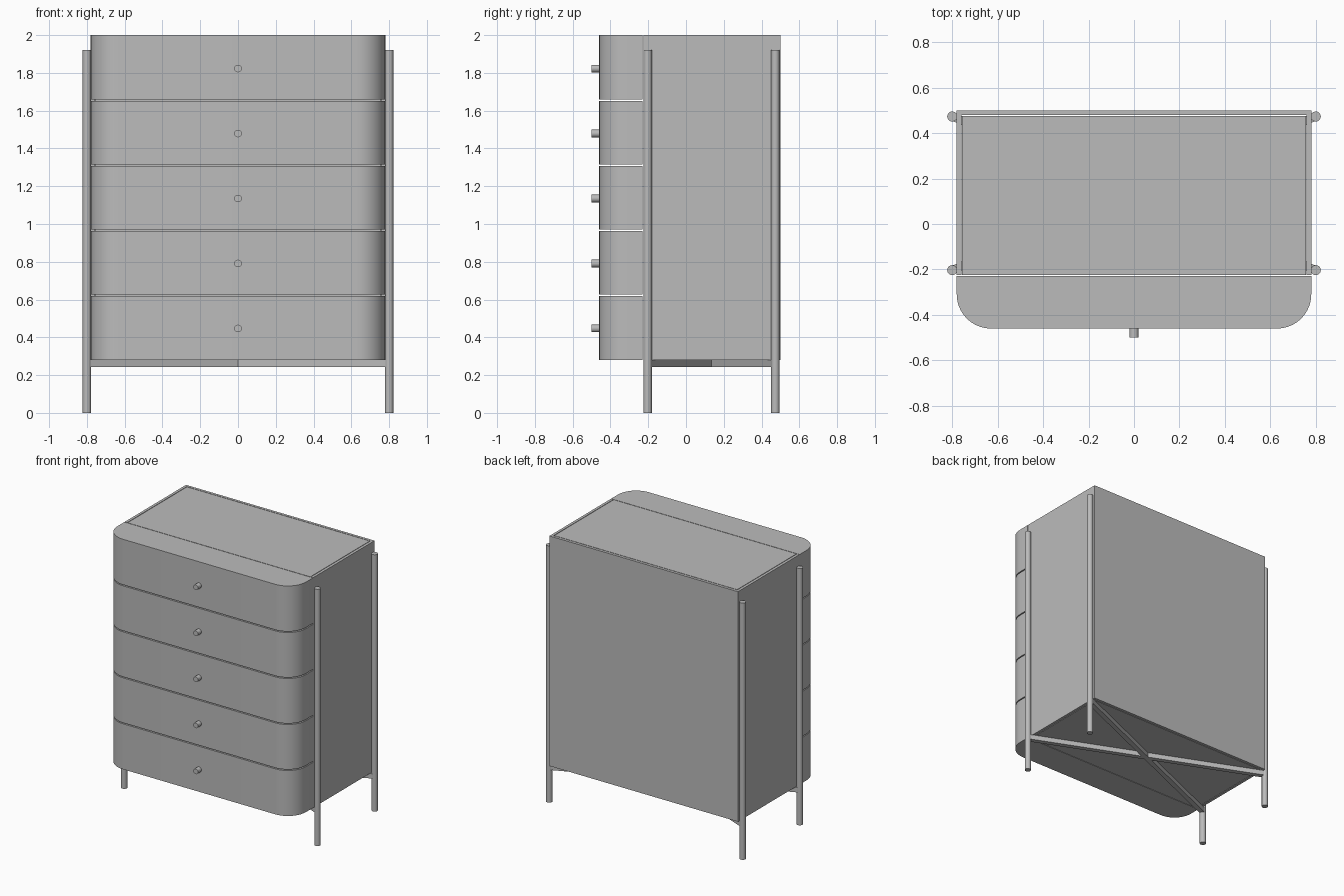
import bpy, bmesh, math
from mathutils import Vector

cube = bpy.data.objects.get("Cube")
if cube:
    bpy.data.objects.remove(cube, do_unlink=True)

grey = bpy.data.materials.new("light_grey")
grey.use_nodes = True
colour = (0.5, 0.5, 0.5, 1)
grey.diffuse_color = colour
grey.node_tree.nodes["Principled BSDF"].inputs["Base Color"].default_value = colour


def finish(name, bm, smooth=False):
    bmesh.ops.recalc_face_normals(bm, faces=bm.faces)
    mesh = bpy.data.meshes.new(name)
    bm.to_mesh(mesh)
    bm.free()
    mesh.materials.append(grey)
    ob = bpy.data.objects.new(name, mesh)
    bpy.context.collection.objects.link(ob)
    if smooth:
        bpy.ops.object.select_all(action='DESELECT')
        ob.select_set(True)
        bpy.context.view_layer.objects.active = ob
        bpy.ops.object.shade_smooth_by_angle(angle=math.radians(35))
    return ob


def box(name, low, high):
    bm = bmesh.new()
    bmesh.ops.create_cube(bm, size=1)
    low, high = Vector(low), Vector(high)
    bmesh.ops.scale(bm, vec=high - low, verts=bm.verts)
    bmesh.ops.translate(bm, vec=(low + high) / 2, verts=bm.verts)
    return finish(name, bm)


def cylinder(name, radius, depth, location, sides=24):
    bm = bmesh.new()
    bmesh.ops.create_cone(bm, cap_ends=True, segments=sides, radius1=radius,
                          radius2=radius, depth=depth)
    ob = finish(name, bm, True)
    ob.location = location
    return ob


HALF, BACK, SEAM, FRONT = 0.78, 0.5, -0.225, -0.46
BOTTOM, TOP, WALL, GAP = 0.28, 2.0, 0.02, 0.004

# Carcass panels, with a fine shadow gap round the inset top and bottom
for side, label in ((1, "left"), (-1, "right")):
    inner, outer = sorted((side * HALF, side * (HALF - WALL)))
    box(label + "_panel", (inner, SEAM, BOTTOM), (outer, BACK, TOP))
inside = HALF - WALL - GAP
box("back_panel", (-HALF + WALL, BACK - WALL, BOTTOM), (HALF - WALL, BACK, TOP))
for name, z in (("bottom_panel", BOTTOM), ("top_panel", TOP - WALL)):
    box(name, (-inside, SEAM, z), (inside, BACK - WALL - GAP, z + WALL))
box("drawer_bay", (-inside, SEAM + 0.01, BOTTOM + WALL), (inside, BACK - WALL - GAP, TOP - WALL))


# Drawer front: outline with rounded front corners, extruded upwards
def drawer_front(name, z0, z1, radius=0.15, steps=10):
    right = []
    for i in range(steps + 1):
        a = math.pi / 2 * i / steps
        right.append((HALF - radius + radius * math.cos(a),
                      FRONT + radius - radius * math.sin(a)))
    outline = [(HALF, SEAM - GAP)] + right
    outline += [(-x, y) for x, y in reversed(outline)]
    bm = bmesh.new()
    face = bm.faces.new([bm.verts.new((x, y, z0)) for x, y in outline])
    top = bmesh.ops.extrude_face_region(bm, geom=[face])["geom"]
    bmesh.ops.translate(bm, vec=(0, 0, z1 - z0),
                        verts=[g for g in top if isinstance(g, bmesh.types.BMVert)])
    return finish(name, bm, True)


# Five drawers, each with a round knob
COUNT = 5
pitch = (TOP - BOTTOM) / COUNT
for i in range(COUNT):
    z0 = BOTTOM + i * pitch
    low = z0 + (GAP if i else 0)
    high = z0 + pitch - (GAP if i < COUNT - 1 else 0)
    drawer_front(f"drawer_front_{i + 1}", low, high)
    knob = cylinder(f"drawer_knob_{i + 1}", 0.02, 0.05,
                    (0, FRONT - 0.015, z0 + pitch / 2 - 0.005))
    knob.rotation_euler.x = math.pi / 2

# Four tall round legs
LEG_X, LEG_Y, LEG_H = 0.8, (-0.203, 0.473), 1.92
for side, label in ((1, "left"), (-1, "right")):
    for y, place in zip(LEG_Y, ("front", "back")):
        cylinder(f"{place}_{label}_leg", 0.022, LEG_H, (side * LEG_X, y, LEG_H / 2))

# Crossed square bars under the carcass, joining opposite legs
run, rise = 2 * LEG_X, LEG_Y[1] - LEG_Y[0]
length = math.hypot(run, rise)
for side, label in ((1, "rising"), (-1, "falling")):
    bar = box(label + "_cross_bar", (-length / 2, -0.018, -0.018), (length / 2, 0.018, 0.018))
    bar.location = (0, sum(LEG_Y) / 2, 0.261)
    bar.rotation_euler.z = side * math.atan2(rise, run)
